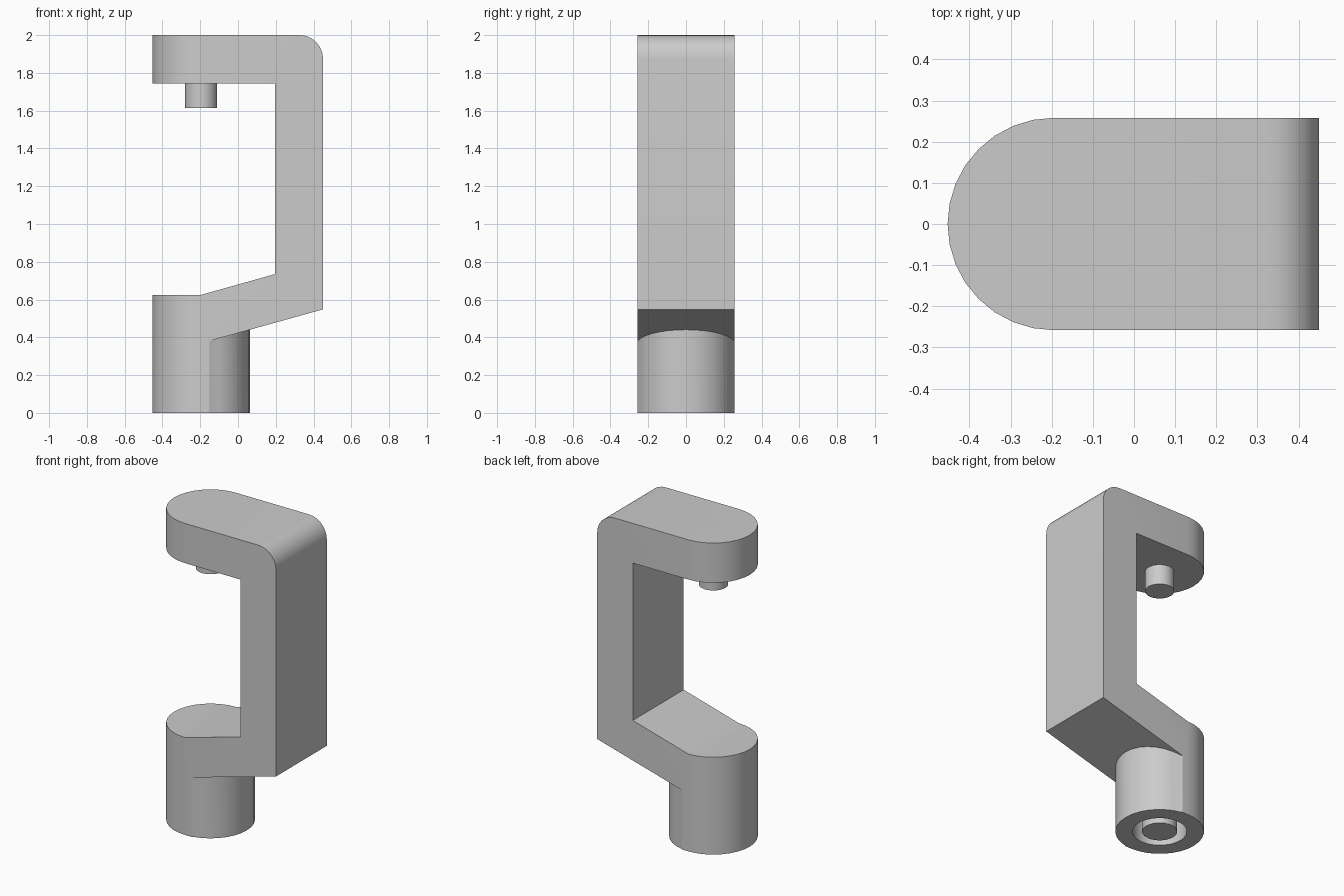
import bpy, bmesh, math

old = bpy.data.objects.get("Cube")
if old:
    bpy.data.objects.remove(old, do_unlink=True)

AXIS_X, RADIUS, SIDES = -0.195, 0.258, 32

grey = bpy.data.materials.new("light grey")
grey.use_nodes = True
colour = (0.6, 0.6, 0.6, 1)
grey.diffuse_color = colour
grey.node_tree.nodes["Principled BSDF"].inputs["Base Color"].default_value = colour


def loft(name, bottom, top):
    """Closed solid between two matching rings of points."""
    bm = bmesh.new()
    low = [bm.verts.new(p) for p in bottom]
    high = [bm.verts.new(p) for p in top]
    bm.faces.new(low[::-1])
    bm.faces.new(high)
    n = len(low)
    for i in range(n):
        j = (i + 1) % n
        bm.faces.new((low[i], low[j], high[j], high[i]))
    bmesh.ops.recalc_face_normals(bm, faces=bm.faces)
    mesh = bpy.data.meshes.new(name)
    bm.to_mesh(mesh)
    bm.free()
    mesh.materials.append(grey)
    obj = bpy.data.objects.new(name, mesh)
    bpy.context.collection.objects.link(obj)
    return obj


def arc(start, end, steps, r=RADIUS, cx=AXIS_X, cy=0):
    angles = [math.radians(start + (end - start) * i / steps) for i in range(steps + 1)]
    return [(cx + r * math.cos(a), cy + r * math.sin(a)) for a in angles]


def column(name, plan, z0, z1):
    return loft(name, [(x, y, z0) for x, y in plan], [(x, y, z1) for x, y in plan])


def side_slab(name, profile, half):
    return loft(name, [(x, -half, z) for x, z in profile], [(x, half, z) for x, z in profile])


def cut(obj, tool, operation):
    mod = obj.modifiers.new(operation, "BOOLEAN")
    mod.object, mod.operation, mod.solver = tool, operation, "EXACT"
    bpy.context.view_layer.objects.active = obj
    bpy.ops.object.modifier_apply(modifier=mod.name)
    bpy.data.objects.remove(tool, do_unlink=True)


def smooth(obj):
    bpy.ops.object.select_all(action="DESELECT")
    obj.select_set(True)
    bpy.context.view_layer.objects.active = obj
    bpy.ops.object.shade_smooth_by_angle(angle=math.radians(30))


# bracket: side profile with rounded upper corner, trimmed to a round-ended plan
profile = [(-0.6, 0), (0.45, 0)] + arc(0, 90, 8, 0.125, 0.325, 1.875) + [
    (-0.6, 2), (-0.6, 1.745), (0.197, 1.745), (0.197, 0.735), (AXIS_X, 0.625), (-0.6, 0.625)]
bracket = side_slab("bracket", profile, 0.5)
plan = arc(90, 270, SIDES // 2) + [(0.7, -RADIUS), (0.7, RADIUS)]
cut(bracket, column("plan_cutter", plan, -0.5, 2.5), "INTERSECT")

# space under the sloping arm, leaving the round base
around = [(-0.17, -0.27)] + arc(-90, 90, SIDES // 2)[1:-1] + [
    (-0.17, 0.27), (-0.17, 0.5), (0.7, 0.5), (0.7, -0.5), (-0.17, -0.5)]
under = loft("under_cutter", [(x, y, -0.2) for x, y in around],
             [(x, y, 0.548 + 0.278 * (x - 0.45)) for x, y in around])
cut(bracket, under, "DIFFERENCE")


def ring(r):
    return arc(0, 360, SIDES, r)[:-1]


# socket in the base, and the two pins
cut(bracket, column("socket_cutter", ring(0.158), -0.1, 0.35), "DIFFERENCE")
lower_pin = column("lower_pin", ring(0.102), 0, 0.36)
upper_pin = column("upper_pin", ring(0.085), 1.615, 1.76)

for part in (bracket, lower_pin, upper_pin):
    smooth(part)
